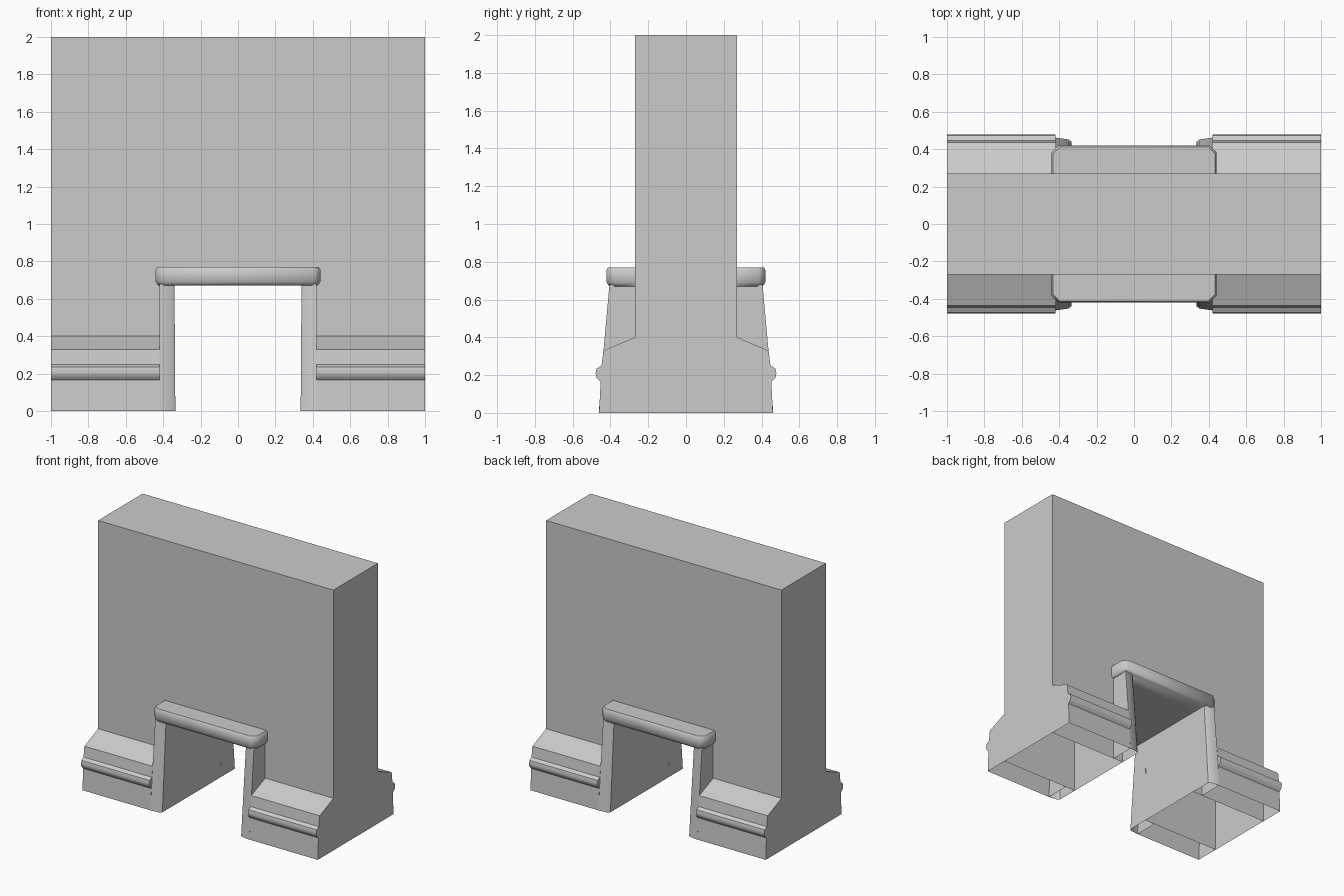
import bpy, bmesh, math
from mathutils import Vector

if "Cube" in bpy.data.objects:
    bpy.data.objects.remove(bpy.data.objects["Cube"])


def loft(name, sections, bevel=0.0, angle=35):
    """Join matching cross-sections, cap both ends, leave the underside open."""
    bm = bmesh.new()
    rings = [[bm.verts.new(p) for p in s] for s in sections]
    n = len(rings[0])
    for a, b in zip(rings, rings[1:]):
        for i in range(n):
            j = (i + 1) % n
            bm.faces.new((a[i], a[j], b[j], b[i]))
    bm.faces.new(rings[0][::-1])
    bm.faces.new(rings[-1])
    bmesh.ops.recalc_face_normals(bm, faces=bm.faces)
    under = [f for f in bm.faces if all(abs(v.co.z) < 1e-5 for v in f.verts)]
    bmesh.ops.delete(bm, geom=under, context='FACES_ONLY')
    mesh = bpy.data.meshes.new(name)
    bm.to_mesh(mesh)
    bm.free()
    ob = bpy.data.objects.new(name, mesh)
    bpy.context.collection.objects.link(ob)
    if bevel:
        m = ob.modifiers.new("rounding", 'BEVEL')
        m.width = bevel
        m.segments = 2
    bpy.ops.object.select_all(action='DESELECT')
    ob.select_set(True)
    bpy.context.view_layer.objects.active = ob
    bpy.ops.object.shade_smooth_by_angle(angle=math.radians(angle))
    return ob


def mirror(ob, x=True, y=True):
    m = ob.modifiers.new("mirror", 'MIRROR')
    m.use_axis = (x, y, False)
    m.use_mirror_merge = False


# Wall with a doorway, hollow and open underneath
outline = [(-1, 0), (-1, 2), (1, 2), (1, 0), (.335, 0), (.34, .67), (-.34, .67), (-.335, 0)]
loft("wall", [[(x, y, z) for x, z in outline] for y in (-.27, .27)])

# Sloped base plinth with a rounded moulding, repeated on both sides and faces
profile = [(.27, 0), (.46, 0), (.452, .165), (.473, .185), (.479, .21),
           (.473, .235), (.447, .25), (.437, .33), (.27, .40)]
mirror(loft("base_plinth", [[(x, -y, z) for y, z in profile] for x in (.42, 1)]))

# Tapered door posts
def post_section(z, x0, y0, y1):
    return [(x0, -.27, z), (x0, -y0 + .012, z), (x0 + .014, -y0, z),
            (.42, -y1, z), (.42, -.27, z)]

mirror(loft("door_post", [post_section(0, .335, .452, .462),
                          post_section(.33, .337, .427, .437),
                          post_section(.68, .34, .40, .405)]))

# Lintel slabs above the doorway, with softened front corners
plan = [(-.44, -.27), (-.44, -.385), (-.405, -.42), (.405, -.42), (.44, -.385), (.44, -.27)]
def lintel_section(z, inset):
    s = []
    for x, y in plan:
        s.append((x - math.copysign(inset, x), y + (inset if y < -.3 else 0), z))
    return s

mirror(loft("door_lintel", [lintel_section(.67, .014), lintel_section(.69, 0),
                            lintel_section(.755, 0), lintel_section(.77, .008)], angle=50),
       x=False)
